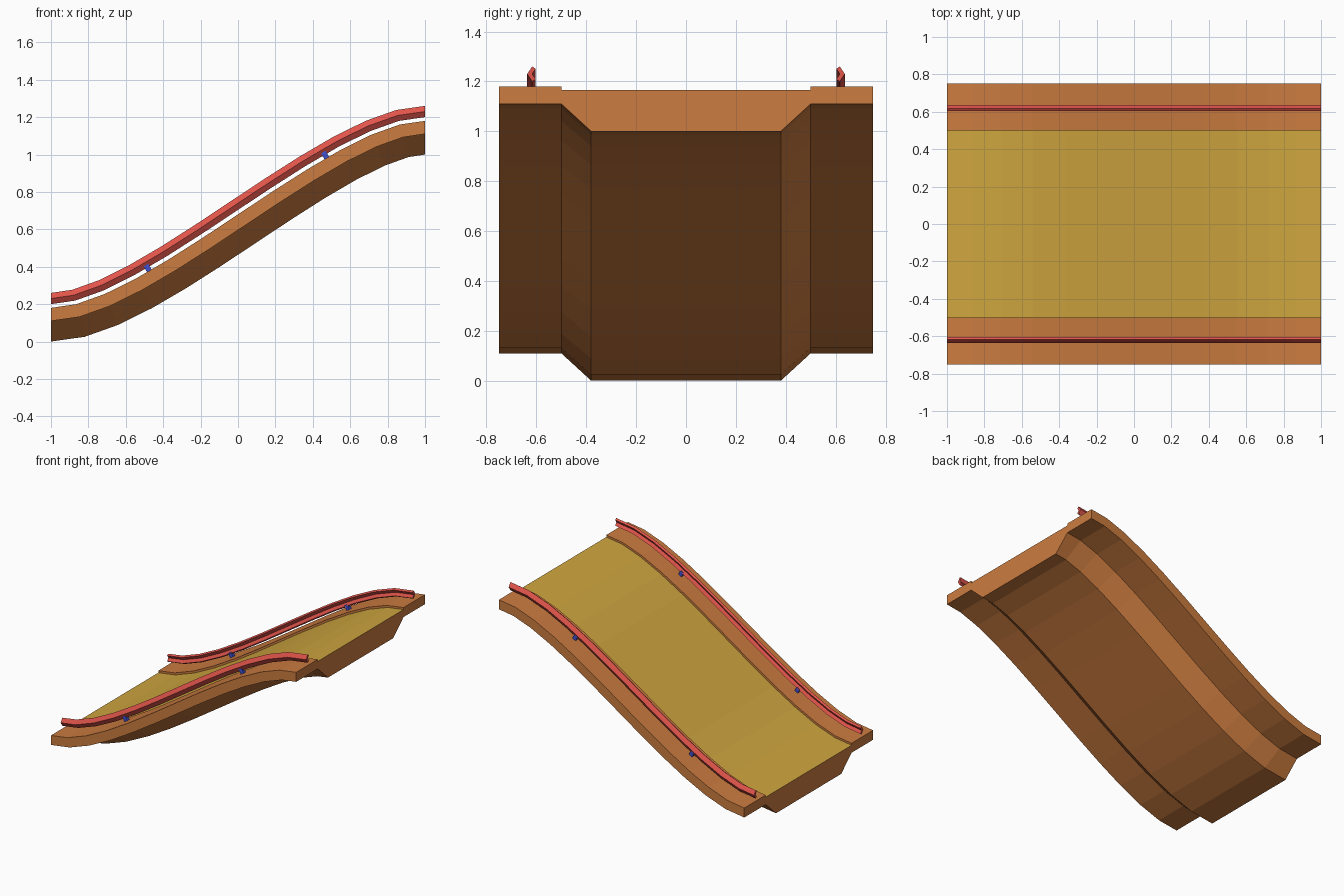
import bpy, bmesh, math
from mathutils import Vector

if "Cube" in bpy.data.objects:
    bpy.data.objects.remove(bpy.data.objects["Cube"])

TOP = 0.18          # height of the kerb top at the low end
SEGMENTS = 12
BEZIER = [(-1, TOP), (-0.5, TOP), (0.5, 1 + TOP), (1, 1 + TOP)]


def material(name, color):
    m = bpy.data.materials.new(name)
    m.diffuse_color = (*color, 1)
    m.use_nodes = True
    m.node_tree.nodes["Principled BSDF"].inputs["Base Color"].default_value = m.diffuse_color
    return m


def frame(t):
    """Point, tangent and upward normal of the S-shaped path."""
    p = [Vector((x, 0, z)) for x, z in BEZIER]
    s = 1 - t
    pos = s**3 * p[0] + 3*s*s*t * p[1] + 3*s*t*t * p[2] + t**3 * p[3]
    tan = (s*s*(p[1]-p[0]) + 2*s*t*(p[2]-p[1]) + t*t*(p[3]-p[2])).normalized()
    return pos, tan, Vector((-tan.z, 0, tan.x))


def finish(bm, name, mats):
    bmesh.ops.recalc_face_normals(bm, faces=bm.faces[:])
    me = bpy.data.meshes.new(name)
    bm.to_mesh(me)
    bm.free()
    for m in mats:
        me.materials.append(m)
    ob = bpy.data.objects.new(name, me)
    bpy.context.collection.objects.link(ob)
    return ob


def sweep(name, profile, mats, edge_mats={}):
    """Sweep a closed (y, height) profile along the path and cap the ends."""
    bm = bmesh.new()
    rings = []
    for i in range(SEGMENTS + 1):
        pos, tan, up = frame(i / SEGMENTS)
        rings.append([bm.verts.new(pos + up * (h - TOP) + Vector((0, y, 0)))
                      for y, h in profile])
    n = len(profile)
    for a, b in zip(rings, rings[1:]):
        for j in range(n):
            k = (j + 1) % n
            f = bm.faces.new((a[j], a[k], b[k], b[j]))
            f.material_index = edge_mats.get(j, 0)
    for ring in (rings[0], rings[-1]):
        bm.faces.new(ring)
    return finish(bm, name, mats)


orange = material("orange", (0.60, 0.20, 0.05))
yellow = material("yellow", (0.62, 0.38, 0.05))
red = material("red", (0.75, 0.09, 0.07))
blue = material("blue", (0.05, 0.08, 0.65))

# Ramp body with kerbs; the road surface is the first profile edge
half = [(0.5, 0.165), (0.5, 0.18), (0.75, 0.18), (0.75, 0.11), (0.5, 0.11), (0.38, 0.0)]
section = [(-0.5, 0.165)] + half + [(-y, h) for y, h in reversed(half[1:])]
sweep("ramp_body", section, [orange, yellow], {0: 1})

# Chevron guard rails, bulging outward
chevron = [(0.617, 0.26), (0.637, 0.23), (0.617, 0.20),
           (0.603, 0.209), (0.617, 0.23), (0.603, 0.251)]
for side, label in ((-1, "front"), (1, "back")):
    sweep(label + "_guard_rail", [(side * y, h) for y, h in chevron], [red])

    # Short posts holding the rail
    for i, t in enumerate((0.285, 0.715)):
        pos, tan, up = frame(t)
        bm = bmesh.new()
        bmesh.ops.create_cube(bm, size=1)
        for v in bm.verts:
            x, y, z = v.co
            v.co = (pos + tan * x * 0.028 + up * (0.016 + z * 0.04)
                    + Vector((0, side * 0.616 + y * 0.024, 0)))
        finish(bm, f"{label}_rail_post_{i + 1}", [blue])
